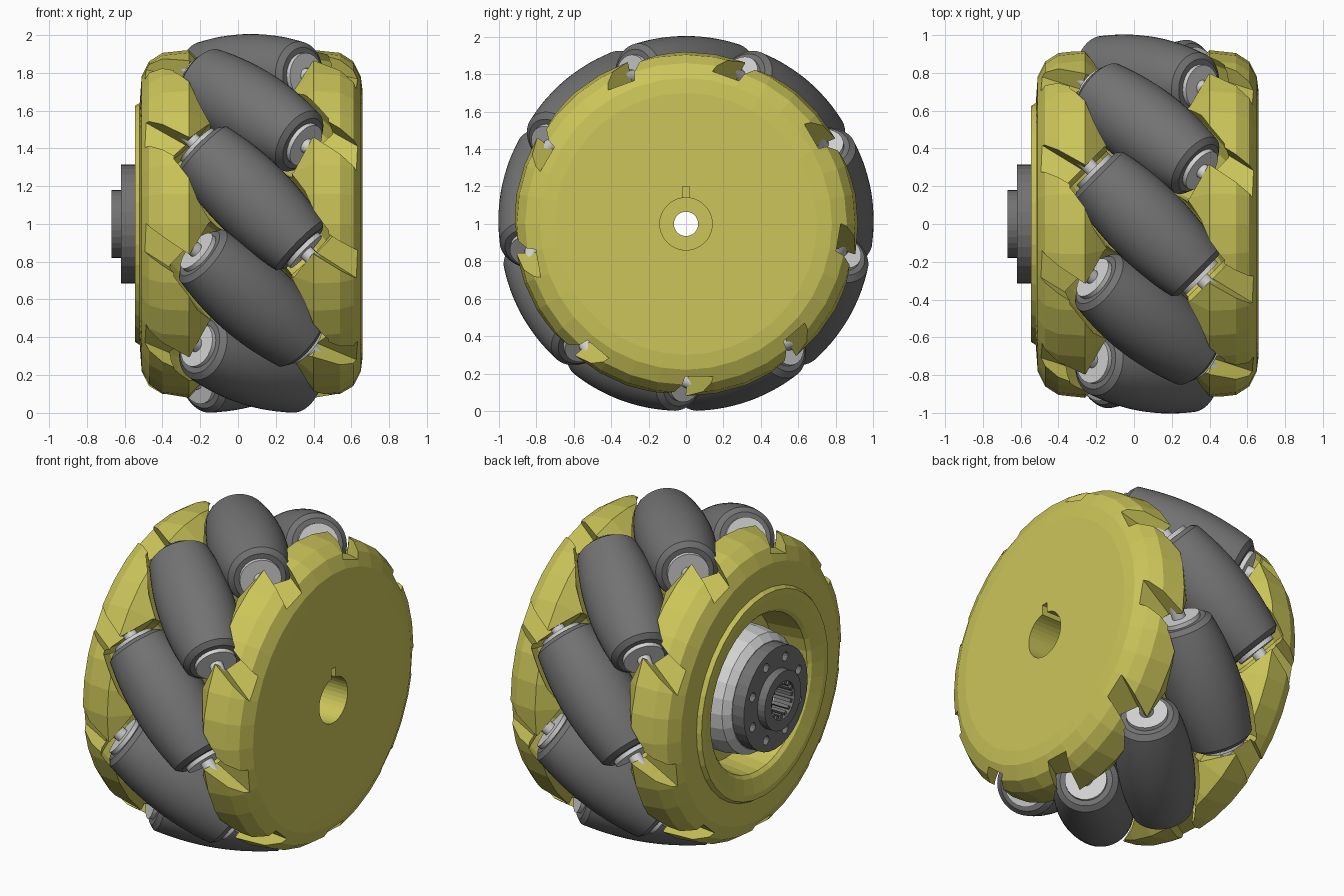
import bpy, bmesh, math
from math import radians, sqrt, pi
from mathutils import Matrix, Vector

cube = bpy.data.objects.get("Cube")
if cube:
    bpy.data.objects.remove(cube, do_unlink=True)

ROLLERS = 9
ROLLER_R = 0.785      # distance from wheel axis to roller axis
HALF = 0.385          # half length of a roller
CENTRE = Matrix.Translation((0.07, 0, 1))
AXLE = Matrix.Translation((0, 0, 1))


def material(name, colour):
    m = bpy.data.materials.new(name)
    m.use_nodes = True
    m.diffuse_color = (*colour, 1)
    bsdf = next(n for n in m.node_tree.nodes if n.type == 'BSDF_PRINCIPLED')
    bsdf.inputs["Base Color"].default_value = (*colour, 1)
    return m


YELLOW = material("yellow plastic", (0.60, 0.56, 0.10))
GREY = material("grey rubber", (0.17, 0.17, 0.17))
SILVER = material("light metal", (0.65, 0.65, 0.65))


def rot(angle, axis):
    return Matrix.Rotation(angle, 4, axis)


def finish(name, bm, mat, matrix, smooth=False):
    bmesh.ops.recalc_face_normals(bm, faces=bm.faces)
    me = bpy.data.meshes.new(name)
    bm.to_mesh(me)
    bm.free()
    me.materials.append(mat)
    if smooth:
        me.shade_smooth()
        me.set_sharp_from_angle(angle=radians(35))
    ob = bpy.data.objects.new(name, me)
    ob.matrix_world = matrix
    bpy.context.scene.collection.objects.link(ob)
    return ob


def lathe(name, profile, mat, matrix, segments=36, smooth=False):
    """Spin a closed (x, radius) outline about the x axis."""
    bm = bmesh.new()
    verts = [bm.verts.new((x, 0, r)) for x, r in profile]
    edges = [bm.edges.new((a, b)) for a, b in zip(verts, verts[1:])]
    if profile[0][1] > 0:
        edges.append(bm.edges.new((verts[-1], verts[0])))
    bmesh.ops.spin(bm, geom=verts + edges, cent=(0, 0, 0), axis=(1, 0, 0),
                   angle=2 * pi, steps=segments, use_merge=True)
    bmesh.ops.remove_doubles(bm, verts=bm.verts, dist=1e-5)
    return finish(name, bm, mat, matrix, smooth)


def box(name, size, mat, matrix):
    bm = bmesh.new()
    bmesh.ops.create_cube(bm, size=1, matrix=Matrix.Diagonal((*size, 1)))
    return finish(name, bm, mat, matrix)


def cut(target, cutters):
    for c in cutters:
        c.hide_render = True
        mod = target.modifiers.new("cut", 'BOOLEAN')
        mod.operation = 'DIFFERENCE'
        mod.solver = 'EXACT'
        mod.object = c
    deps = bpy.context.evaluated_depsgraph_get()
    mesh = bpy.data.meshes.new_from_object(target.evaluated_get(deps))
    target.modifiers.clear()
    target.data = mesh
    for c in cutters:
        bpy.data.objects.remove(c, do_unlink=True)


def barrel(half, grow):
    """Barrel outline whose outer side follows the rolling circle."""
    pts = [(-half, 0), (-half, 1 - sqrt(ROLLER_R**2 + half**2 / 2) + grow - 0.025)]
    n = 14
    for i in range(n + 1):
        t = (half - 0.025) * (2 * i / n - 1)
        pts.append((t, 1 - sqrt(ROLLER_R**2 + t * t / 2) + grow))
    return pts + [(half, pts[1][1]), (half, 0)]


# Wheel body with rounded rims, waist, hub recess and stepped bore
body = lathe("wheel_body", [
    (0.66, 0.14), (0.66, 0.70), (0.65, 0.78), (0.61, 0.86), (0.54, 0.905),
    (0.40, 0.92), (0.20, 0.72), (-0.06, 0.72), (-0.26, 0.92), (-0.40, 0.905),
    (-0.47, 0.86), (-0.51, 0.78), (-0.52, 0.64), (-0.545, 0.625),
    (-0.545, 0.59), (-0.52, 0.50), (-0.50, 0.48), (-0.28, 0.46),
    (-0.28, 0.065), (0.40, 0.065), (0.40, 0.14)], YELLOW, AXLE)

# Rollers and their end washers, with pockets and slots cut to suit
cutters = []
for i in range(ROLLERS):
    spin = CENTRE @ rot(2 * pi * i / ROLLERS, 'X')
    seat = spin @ Matrix.Translation((0, 0, ROLLER_R)) @ rot(-pi / 4, 'Z')
    lathe(f"roller_{i + 1}", barrel(HALF, 0.005), GREY, seat, 48, True)
    w = HALF + 0.025
    lathe(f"roller_axle_{i + 1}", [(-w, 0), (-w, 0.12), (w, 0.12), (w, 0)],
          SILVER, seat, 24, True)
    lathe(f"roller_pin_{i + 1}", [(-0.5, 0), (-0.5, 0.04), (0.5, 0.04), (0.5, 0)],
          SILVER, seat, 16, True)
    cutters.append(lathe("pocket_cutter", barrel(0.45, 0.03), YELLOW, seat, 16))
    for end in (0, pi):
        slot = (spin @ rot(end, 'Z') @ rot(radians(20), 'X')
                @ Matrix.Translation((0.45, 0, 0.91)) @ rot(radians(-33), 'Z'))
        cutters.append(box("slot_cutter", (0.42, 0.13, 0.19), YELLOW, slot))

# Keyway above the bore
cutters.append(box("keyway_cutter", (0.3, 0.04, 0.2), YELLOW,
                   AXLE @ Matrix.Translation((0.6, 0, 0.1))))
cut(body, cutters)

# Light metal boss inside the recess
lathe("hub_boss", [(-0.54, 0.115), (-0.54, 0.32), (-0.50, 0.36),
                   (-0.40, 0.375), (-0.28, 0.375), (-0.28, 0.115)],
      SILVER, AXLE, 24)

# Dark flange with a raised collar and a ring of bolt holes
flange = lathe("hub_flange", [(-0.67, 0.115), (-0.67, 0.18), (-0.62, 0.18),
                              (-0.62, 0.315), (-0.535, 0.315), (-0.535, 0.115)],
               GREY, AXLE, 32)
bolt_holes = []
for i in range(8):
    place = AXLE @ rot(pi * (i + 0.5) / 4, 'X') @ Matrix.Translation((-0.62, 0, 0.245))
    bolt_holes.append(lathe("hole_cutter", [(-0.06, 0), (-0.06, 0.028),
                                            (0.06, 0.028), (0.06, 0)], GREY, place, 12))
cut(flange, bolt_holes)

# Spline teeth lining the flange bore
for i in range(16):
    place = AXLE @ rot(pi * i / 8, 'X') @ Matrix.Translation((-0.515, 0, 0.108))
    box(f"spline_tooth_{i + 1}", (0.29, 0.02, 0.03), GREY, place)
